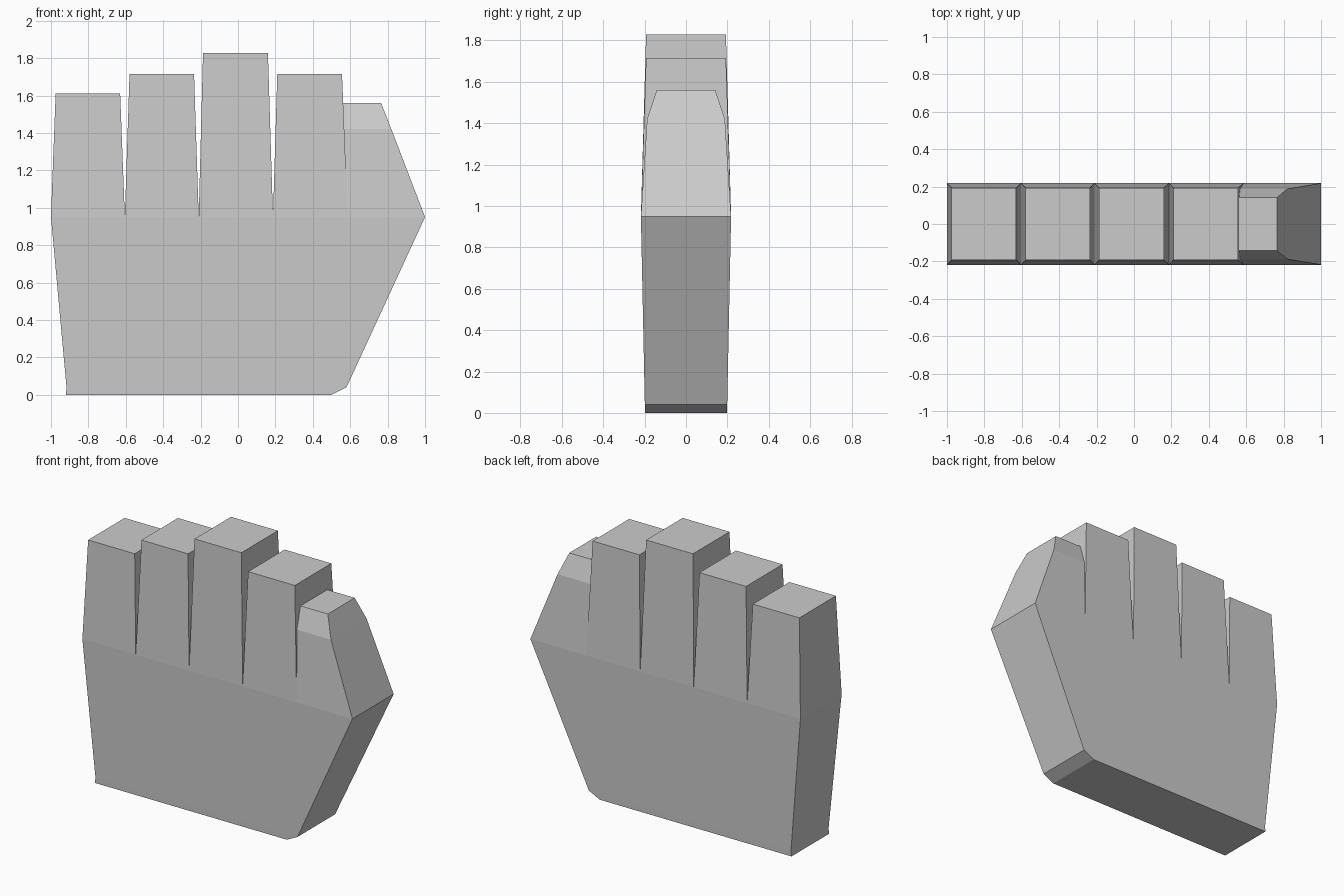
import bpy
import bmesh

if "Cube" in bpy.data.objects:
    bpy.data.objects.remove(bpy.data.objects["Cube"])


def loft(name, rings, cap_bottom=False, cap_top=False):
    """Stack rectangular sections given as (x_left, x_right, half_depth, z)."""
    bm = bmesh.new()
    loops = []
    for x0, x1, d, z in rings:
        corners = ((x0, -d), (x1, -d), (x1, d), (x0, d))
        loops.append([bm.verts.new((x, y, z)) for x, y in corners])
    for low, high in zip(loops, loops[1:]):
        for i in range(4):
            j = (i + 1) % 4
            bm.faces.new((low[i], low[j], high[j], high[i]))
    if cap_bottom:
        bm.faces.new(loops[0][::-1])
    if cap_top:
        bm.faces.new(loops[-1])
    mesh = bpy.data.meshes.new(name)
    bm.to_mesh(mesh)
    bm.free()
    obj = bpy.data.objects.new(name, mesh)
    bpy.context.collection.objects.link(obj)
    return obj


KNUCKLE_Z = 0.95
KNUCKLE_D = 0.218

# Palm: flares upward from the wrist, open where the fingers continue it
loft("palm", [(-0.92, 0.50, 0.198, 0.0),
              (-0.917, 0.58, 0.199, 0.04),
              (-1.0, 1.0, KNUCKLE_D, KNUCKLE_Z)], cap_bottom=True)

# Four tapered fingers: base left, base right, top left, top right, top height
fingers = {
    "little_finger": (-1.0, -0.605, -0.975, -0.63, 1.61),
    "ring_finger": (-0.605, -0.21, -0.58, -0.235, 1.715),
    "middle_finger": (-0.21, 0.187, -0.187, 0.16, 1.828),
    "index_finger": (0.187, 0.587, 0.21, 0.556, 1.715),
}
for name, (b0, b1, t0, t1, top) in fingers.items():
    loft(name, [(b0, b1, KNUCKLE_D, KNUCKLE_Z),
                (t0, t1, 0.193, top)], cap_top=True)

# Thumb: leans against the index finger, with a chamfered tip
loft("thumb", [(0.587, 1.0, KNUCKLE_D, KNUCKLE_Z),
               (0.567, 0.82, 0.188, 1.42),
               (0.56, 0.765, 0.142, 1.56)], cap_top=True)
